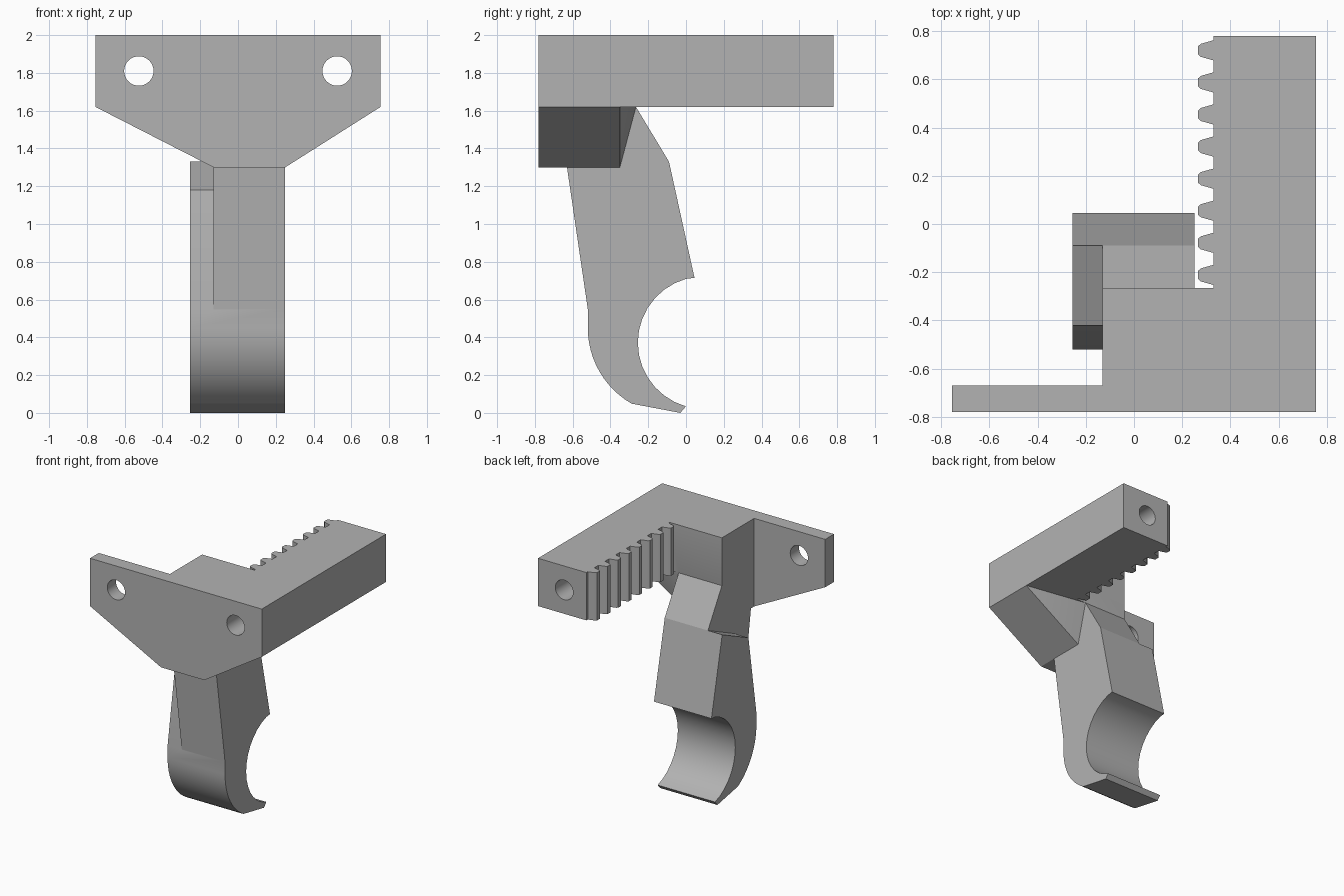
import bpy, bmesh
from math import sin, cos, radians, pi

if "Cube" in bpy.data.objects:
    bpy.data.objects.remove(bpy.data.objects["Cube"])

grey = bpy.data.materials.new("plain grey")
grey.use_nodes = True
grey.diffuse_color = (0.45, 0.45, 0.45, 1)
grey.node_tree.nodes["Principled BSDF"].inputs["Base Color"].default_value = (0.45, 0.45, 0.45, 1)


def make(name, bm):
    bmesh.ops.recalc_face_normals(bm, faces=bm.faces)
    mesh = bpy.data.meshes.new(name)
    bm.to_mesh(mesh)
    bm.free()
    mesh.materials.append(grey)
    ob = bpy.data.objects.new(name, mesh)
    bpy.context.collection.objects.link(ob)
    return ob


def prism(name, points, axis, lo, hi):
    """Extrude a 2D outline along one axis."""
    place = {"x": lambda u, v, a: (a, u, v),
             "y": lambda u, v, a: (u, a, v),
             "z": lambda u, v, a: (u, v, a)}[axis]
    bm = bmesh.new()
    rings = [[bm.verts.new(place(u, v, a)) for u, v in points] for a in (lo, hi)]
    for ring in rings:
        bm.faces.new(ring)
    n = len(points)
    for i in range(n):
        j = (i + 1) % n
        bm.faces.new((rings[0][i], rings[0][j], rings[1][j], rings[1][i]))
    return make(name, bm)


def arc(cx, cy, r, start, end, steps):
    angles = [radians(start + (end - start) * i / steps) for i in range(steps + 1)]
    return [(cx + r * cos(a), cy + r * sin(a)) for a in angles]


def combine(target, tool, operation):
    """Apply a boolean and discard the tool."""
    mod = target.modifiers.new("join", "BOOLEAN")
    mod.operation, mod.solver, mod.object = operation, "EXACT", tool
    bpy.context.view_layer.objects.active = target
    bpy.ops.object.modifier_apply(modifier=mod.name)
    bpy.data.objects.remove(tool)


def finish(ob, angle):
    bm = bmesh.new()
    bm.from_mesh(ob.data)
    bmesh.ops.remove_doubles(bm, verts=bm.verts, dist=0.0002)
    bmesh.ops.dissolve_limit(bm, angle_limit=0.005, verts=bm.verts, edges=bm.edges)
    bm.to_mesh(ob.data)
    bm.free()
    bpy.ops.object.select_all(action="DESELECT")
    ob.select_set(True)
    bpy.context.view_layer.objects.active = ob
    bpy.ops.object.shade_smooth_by_angle(angle=radians(angle))


FRONT, BACK, TOP, UNDER, LOW = -0.78, 0.78, 2.0, 1.62, 1.30
SIDE, STEP, HALF = 0.755, -0.13, 0.25

# Front plate
mount = prism("mounting_bracket", [(-SIDE, TOP), (SIDE, TOP), (SIDE, UNDER), (HALF, LOW),
                                   (STEP, LOW), (-SIDE, UNDER)], "y", FRONT, -0.67)

# Side bar with gear rack and middle block
outline = [(STEP, FRONT), (SIDE, FRONT), (SIDE, BACK), (0.33, BACK)]
tooth = [(0.33, 0.042), (0.277, 0.027), (0.266, 0.017)]
for i in range(8):
    y = 0.72 - 0.133 * i
    outline += [(x, y + d) for x, d in tooth]
    outline += [(x, y - d) for x, d in reversed(tooth)]
outline += [(0.33, -0.265), (STEP, -0.265)]
combine(mount, prism("rack_bar", outline, "z", UNDER, TOP), "UNION")

# Tapered core under the block
core = bmesh.new()
for y in (FRONT, -0.35):
    for x, z in ((STEP, LOW), (HALF, LOW), (SIDE, UNDER), (STEP, UNDER)):
        core.verts.new((x, y, z))
for x in (STEP, HALF):
    core.verts.new((x, -0.265, UNDER))
bmesh.ops.convex_hull(core, input=core.verts)
combine(mount, make("core", core), "UNION")

# Bolt holes
for x in (-0.525, 0.525):
    hole = prism("hole", arc(x, 1.81, 0.078, 0, 348.75, 31), "y", -1, 1)
    combine(mount, hole, "DIFFERENCE")
finish(mount, 30)

# Hooked trigger
profile = [(-0.63, LOW), (-0.52, 0.55)]
profile += arc(-0.057, 0.45, 0.463, 180, 240, 12)
profile += [(-0.03, 0.0)]
profile += arc(0.096, 0.372, 0.351, 254, 106, 14)
profile += [(0.045, 0.715), (-0.09, 1.33), (-0.265, UNDER), (-0.63, UNDER)]
trigger = prism("trigger", profile, "x", -0.255, HALF)

# Recess on the trigger's right shoulder
recess = [(-0.535, 0.45), (-0.42, 1.18), (-0.09, 1.33), (0.0, 1.371),
          (0.0, 1.8), (-0.8, 1.8), (-0.8, 0.45)]
combine(trigger, prism("recess", recess, "x", -0.4, STEP), "DIFFERENCE")
finish(trigger, 15)
